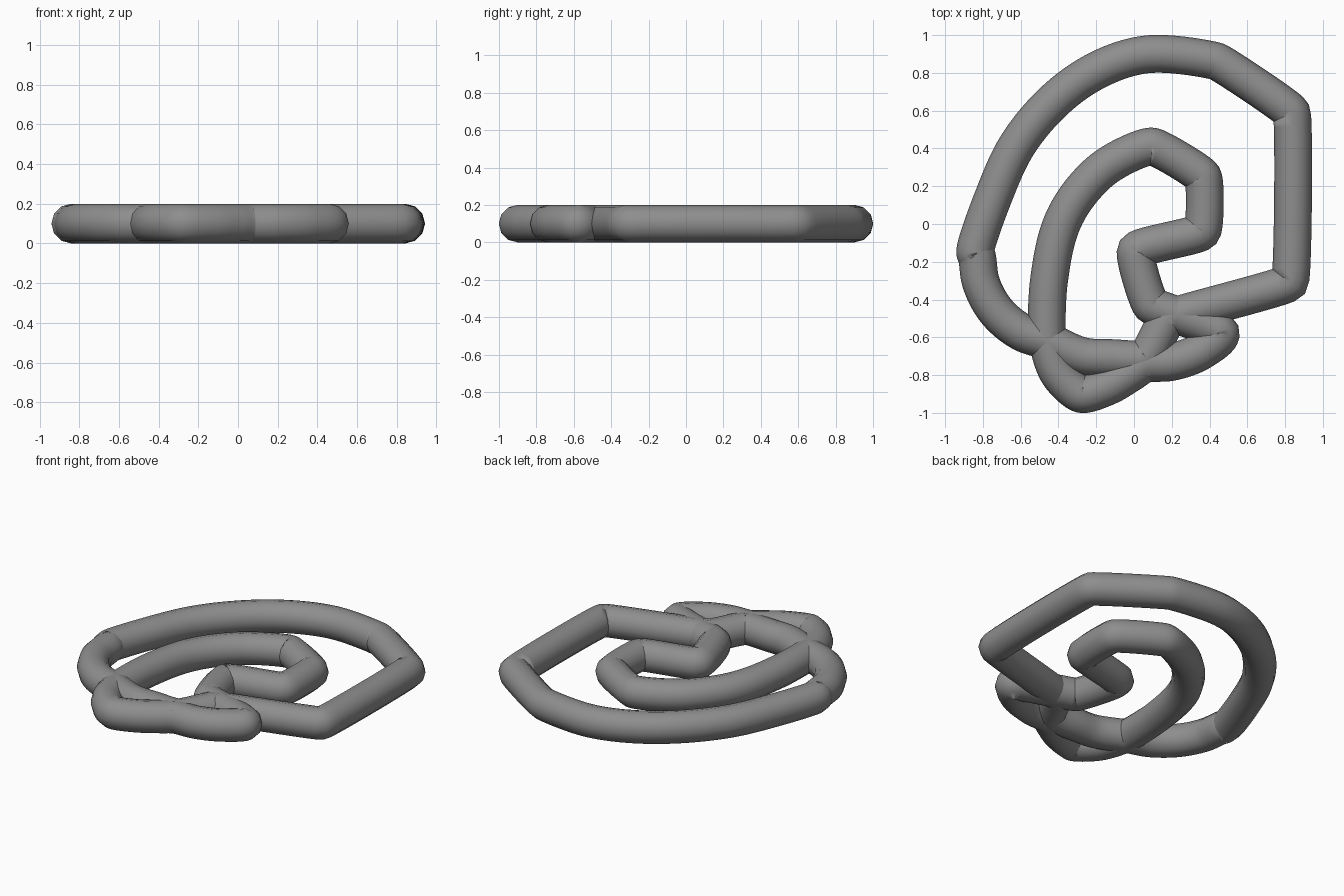
import bpy
from mathutils import Vector

if "Cube" in bpy.data.objects:
    bpy.data.objects.remove(bpy.data.objects["Cube"])

RADIUS = 0.1
CORNER, SMOOTH = 0, 1

# centreline of each closed tube: x, y, corner or smooth
OUTER = [
    # outer loop, clockwise from the left joint
    (-0.84, -0.14, CORNER), (-0.75, 0.13, SMOOTH), (-0.61, 0.43, SMOOTH),
    (-0.38, 0.69, SMOOTH), (-0.14, 0.84, SMOOTH), (0.09, 0.90, SMOOTH),
    (0.44, 0.86, CORNER), (0.835, 0.59, CORNER), (0.825, -0.31, CORNER),
    # lower crossing back to the left joint
    (0.18, -0.50, CORNER), (0.06, -0.71, CORNER), (-0.12, -0.71, SMOOTH),
    (-0.27, -0.70, SMOOTH), (-0.46, -0.62, SMOOTH), (-0.60, -0.57, SMOOTH),
    (-0.73, -0.46, SMOOTH), (-0.81, -0.31, SMOOTH), (-0.83, -0.18, CORNER),
]
INNER = [
    # inner loop, clockwise
    (-0.46, -0.60, CORNER), (-0.45, -0.30, SMOOTH), (-0.37, 0.03, SMOOTH),
    (-0.20, 0.26, SMOOTH), (-0.03, 0.37, SMOOTH), (0.10, 0.41, CORNER),
    (0.365, 0.25, CORNER), (0.36, -0.04, CORNER), (0.01, -0.14, CORNER),
    (0.09, -0.43, CORNER),
    # lower knot loop
    (0.46, -0.575, CORNER), (0.36, -0.67, SMOOTH), (0.20, -0.73, SMOOTH),
    (0.06, -0.74, CORNER), (-0.02, -0.79, SMOOTH), (-0.14, -0.86, SMOOTH),
    (-0.28, -0.90, CORNER), (-0.40, -0.79, SMOOTH),
]

dark_grey = bpy.data.materials.new("dark_grey")
dark_grey.diffuse_color = (0.27, 0.27, 0.27, 1.0)
dark_grey.use_nodes = True
dark_grey.node_tree.nodes["Principled BSDF"].inputs["Base Color"].default_value = dark_grey.diffuse_color


def tube(name, path):
    """Closed round tube; corner points get short handles, smooth points long ones."""
    curve = bpy.data.curves.new(name, 'CURVE')
    curve.dimensions = '3D'
    curve.twist_mode = 'Z_UP'
    curve.bevel_depth = RADIUS
    curve.bevel_resolution = 4
    curve.resolution_u = 12
    spline = curve.splines.new('BEZIER')
    spline.bezier_points.add(len(path) - 1)
    spline.use_cyclic_u = True
    pts = [Vector((x, y, RADIUS)) for x, y, _ in path]
    for i, bp in enumerate(spline.bezier_points):
        before = pts[i] - pts[i - 1]
        after = pts[(i + 1) % len(pts)] - pts[i]
        tangent = (before.normalized() + after.normalized()).normalized()
        smooth = path[i][2] == SMOOTH
        bp.handle_left_type = bp.handle_right_type = 'FREE'
        bp.co = pts[i]
        bp.handle_left = pts[i] - tangent * (before.length / 3 if smooth else 0.03)
        bp.handle_right = pts[i] + tangent * (after.length / 3 if smooth else 0.03)
    obj = bpy.data.objects.new(name, curve)
    bpy.context.collection.objects.link(obj)
    bpy.ops.object.select_all(action='DESELECT')
    obj.select_set(True)
    bpy.context.view_layer.objects.active = obj
    bpy.ops.object.convert(target='MESH')
    obj = bpy.context.view_layer.objects.active
    bpy.ops.object.shade_smooth()
    obj.data.materials.clear()
    obj.data.materials.append(dark_grey)


tube("outer_tube_loop", OUTER)
tube("inner_tube_loop", INNER)
